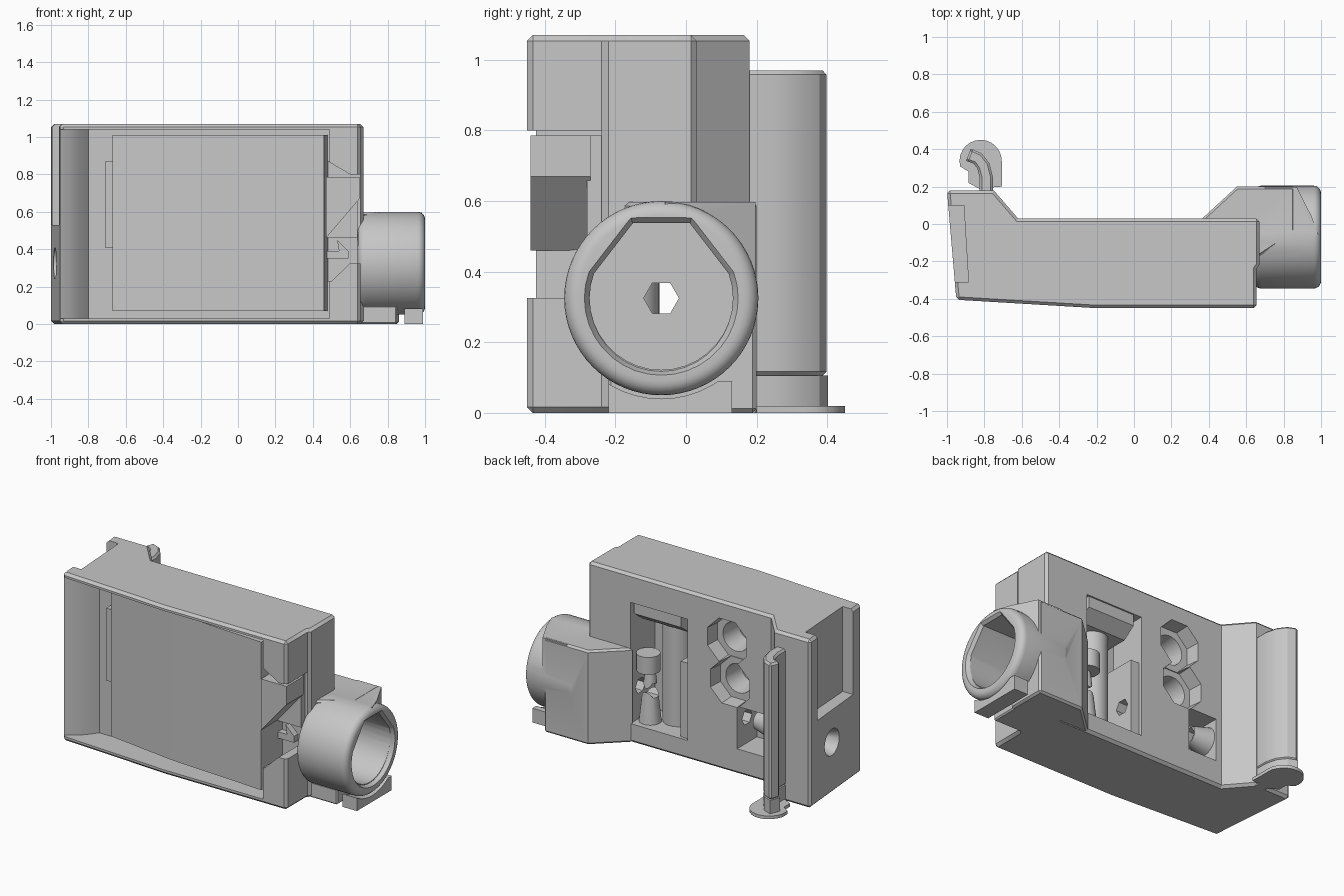
import bpy, bmesh, math
from mathutils import Vector

if "Cube" in bpy.data.objects:
    bpy.data.objects.remove(bpy.data.objects["Cube"])

grey = bpy.data.materials.new("plain_grey")
grey.use_nodes = True
grey.diffuse_color = (0.57, 0.57, 0.57, 1)
grey.node_tree.nodes["Principled BSDF"].inputs["Base Color"].default_value = (0.57, 0.57, 0.57, 1)

# maps profile (u, v) and extrusion w to world axes
AXES = {
    "z": lambda u, v, w: (u, v, w),
    "y": lambda u, v, w: (u, w, v),
    "x": lambda u, v, w: (w, u, v),
}


def prism(name, pts, lo, hi, axis="z", bevel=0, lo_scale=1):
    """Extrude a closed profile along an axis; lo_scale tapers the low end."""
    bm = bmesh.new()
    n = len(pts)
    cu, cv = sum(p[0] for p in pts) / n, sum(p[1] for p in pts) / n
    f = AXES[axis]
    a = [bm.verts.new(f(cu + (u - cu) * lo_scale, cv + (v - cv) * lo_scale, lo)) for u, v in pts]
    b = [bm.verts.new(f(u, v, hi)) for u, v in pts]
    bm.faces.new(a)
    bm.faces.new(b)
    for i in range(n):
        j = (i + 1) % n
        bm.faces.new((a[i], a[j], b[j], b[i]))
    bmesh.ops.recalc_face_normals(bm, faces=bm.faces)
    me = bpy.data.meshes.new(name)
    bm.to_mesh(me)
    bm.free()
    ob = bpy.data.objects.new(name, me)
    bpy.context.collection.objects.link(ob)
    me.materials.append(grey)
    if bevel:
        m = ob.modifiers.new("edge", "BEVEL")
        m.width, m.segments, m.limit_method = bevel, 1, "ANGLE"
        m.angle_limit = math.radians(50)
        apply(ob, m)
    return ob


def apply(ob, mod):
    with bpy.context.temp_override(object=ob, active_object=ob, selected_objects=[ob]):
        bpy.ops.object.modifier_apply(modifier=mod.name)


def box(name, x, y, z, bevel=0):
    return prism(name, [(x[0], y[0]), (x[1], y[0]), (x[1], y[1]), (x[0], y[1])], *z, bevel=bevel)


def ring(u, v, r, n, turn=0.0):
    return [(u + r * math.cos(turn + math.tau * i / n), v + r * math.sin(turn + math.tau * i / n))
            for i in range(n)]


def combine(ob, other, op="DIFFERENCE"):
    other.hide_render = True
    m = ob.modifiers.new("cut", "BOOLEAN")
    m.operation, m.object, m.solver = op, other, "EXACT"
    apply(ob, m)
    bpy.data.objects.remove(other)


def smooth(ob):
    bpy.ops.object.select_all(action="DESELECT")
    ob.select_set(True)
    bpy.context.view_layer.objects.active = ob
    bpy.ops.object.shade_smooth_by_angle(angle=math.radians(28))


AY, AZ = -0.07, 0.325   # shared axis of tube and shaft hole

# main case
body = prism("case", [(-0.95, -0.405), (-0.2, -0.45), (0.655, -0.45), (0.655, -0.24), (0.67, -0.22),
                      (0.67, 0.03), (-0.62, 0.03), (-0.75, 0.18), (-1.0, 0.18)], 0, 1.07, bevel=0.016)

# front tray with a sloping left end
tray = prism("tray_cut", [(-0.955, -0.6), (-0.955, -0.39), (-0.9, -0.36), (-0.85, -0.315),
                          (-0.8, -0.25), (0.49, -0.25), (0.49, -0.6)], 0.03, 1.04)
combine(body, tray)

# notch through the right end of the front
notch = prism("notch_cut", [(0.4, 0.87), (0.48, 0.87), (0.6, 0.8), (0.8, 0.8), (0.8, 0.325),
                            (0.6, 0.325), (0.5, 0.23), (0.4, 0.23)], -0.6, -0.24, "y")
combine(body, notch)

# rear openings
combine(body, box("mechanism_cut", (-0.03, 0.37), (-0.215, 0.2), (0.12, 0.89)))
combine(body, box("square_cut", (-0.58, -0.38), (-0.17, 0.2), (0.16, 0.43)))
for x, z in ((-0.31, 0.82), (-0.33, 0.56)):
    combine(body, prism("socket_cut", ring(x, z, 0.165, 8, math.pi / 8), -0.06, 0.2, "y", lo_scale=0.85))
    combine(body, prism("socket_bore_cut", ring(x, z, 0.11, 24), -0.2, 0.1, "y", lo_scale=0.7))

# side recess, open at the top, and conical shaft entry
recess = prism("recess_cut", [(-1.2, 0.1), (-0.91, 0.1), (-0.885, -0.31), (-1.2, -0.31)], 0.53, 1.2)
combine(body, recess)
combine(body, prism("cone_cut", ring(AY, AZ, 0.03, 32), -1.1, -0.8, "x", lo_scale=4))

# round tube, its squared rear shoulder, and the housing joining it to the case
tube = prism("tube_housing", ring(AY, AZ, 0.275, 64), 0.64, 1.0, "x")
m = tube.modifiers.new("rounded_rim", "BEVEL")
m.width, m.segments, m.limit_method, m.angle_limit = 0.04, 5, "ANGLE", 1.0
apply(tube, m)
shoulder = prism("shoulder", [(0.7, -0.06), (0.985, -0.06), (0.95, 0.04), (0.87, 0.197), (0.7, 0.197)],
                 0.36, 0.597)
combine(tube, shoulder, "UNION")
housing = prism("housing", [(0.36, 0.025), (0.55, 0.2), (0.86, 0.2), (0.86, -0.05),
                            (0.66, -0.18), (0.36, -0.02)], 0, 0.598, bevel=0.012)
combine(housing, box("opening_clearance", (0.2, 0.56), (-0.3, 0.024), (-0.1, 0.7)))
combine(tube, housing, "UNION")

# bore: round below, flat and angled above, with a chamfered mouth
bore = [(AY + 0.08, AZ + 0.213)] + [
    (AY + 0.203 * math.cos(math.radians(a)), AZ + 0.203 * math.sin(math.radians(a)))
    for a in range(20, -201, -10)] + [(AY - 0.08, AZ + 0.213)]
combine(tube, prism("bore_cut", bore, 0.69, 1.1, "x"))
combine(tube, prism("bore_lip_cut", [(AY + (u - AY) * 1.08, AZ + (v - AZ) * 1.08) for u, v in bore],
                    0.975, 1.002, "x", lo_scale=0.92))

# feet under the tube
box("tube_base", (0.64, 0.85), (-0.22, 0.0), (0, 0.1), 0.008)
foot = box("tube_foot", (0.89, 0.99), (-0.22, 0.13), (0, 0.09))
combine(foot, prism("foot_cut", ring(AY, AZ, 0.285, 48), 0.5, 1.2, "x"))

# front panel with gently curved face
prism("front_panel", [(-0.67, -0.24), (-0.67, -0.32), (-0.2, -0.385), (0.46, -0.425),
                      (0.48, -0.24)], 0.07, 1.01)
box("panel_tab", (-0.71, -0.66), (-0.31, -0.24), (0.41, 0.87))

# wedge and small catch inside the notch
prism("notch_wedge", [(0.47, 0.785), (0.65, 0.785), (0.65, 0.67), (0.47, 0.46)], -0.44, -0.27, "y")
prism("wedge_root", [(0.47, 0.785), (0.64, 0.785), (0.64, 0.46), (0.47, 0.46)], -0.28, -0.235, "y")
prism("notch_catch", [(0.47, 0.35), (0.59, 0.35), (0.59, 0.39), (0.53, 0.45), (0.54, 0.39),
                      (0.47, 0.39)], -0.28, -0.23, "y")

# mechanism seen from the rear
column = prism("rear_column", ring(0.17, -0.165, 0.09, 32), 0.12, 0.78)
collar = prism("rear_collar", ring(0.3, -0.05, 0.07, 24), 0.45, 0.56)
cone = prism("rear_cone", ring(0.3, -0.07, 0.03, 24), 0.12, 0.45, lo_scale=2.2)
prism("rear_latch", [(-0.2, 0.89), (0.02, 0.89), (0.02, 0.82), (-0.06, 0.76), (-0.2, 0.76)],
      0.02, 0.35, "x")
guide = box("rear_guide", (-0.04, 0.03), (-0.2, 0.01), (0.12, 0.6))
funnel = prism("shaft_funnel", ring(AY, AZ, 0.055, 24), -0.585, -0.46, "x", lo_scale=1.6)

# hexagonal shaft hole through everything
for ob in (body, tube, cone, guide, funnel):
    combine(ob, prism("shaft_cut", ring(AY, AZ, 0.05, 6), -1.2, 1.2, "x"))

# hook clip at the rear: a bent strip made from a path
path = [(-0.79, 0.16), (-0.79, 0.25), (-0.805, 0.31), (-0.835, 0.35), (-0.885, 0.37)]
left, right = [], []
for i, p in enumerate(path):
    d = Vector(path[min(i + 1, len(path) - 1)]) - Vector(path[max(i - 1, 0)])
    side = Vector((-d.y, d.x)).normalized() * 0.035
    left.append(tuple(Vector(p) + side))
    right.append(tuple(Vector(p) - side))
hook = prism("hook_clip", left + right[::-1], 0.105, 0.97, bevel=0.012)
hook_foot = prism("hook_foot", left + right[::-1], 0.0, 0.106)

# curved flange under the hook
arc = [(-0.82 + 0.113 * math.cos(math.radians(a)), 0.337 + 0.113 * math.sin(math.radians(a)))
       for a in range(0, 196, 15)]
flange = prism("hook_flange", [(-0.705, 0.2), (-0.707, 0.26)] + arc
               + [(-0.885, 0.28), (-0.885, 0.22), (-0.83, 0.19)], 0, 0.02)

for ob in (tube, column, collar, cone, funnel, body, hook, hook_foot, flange):
    smooth(ob)
